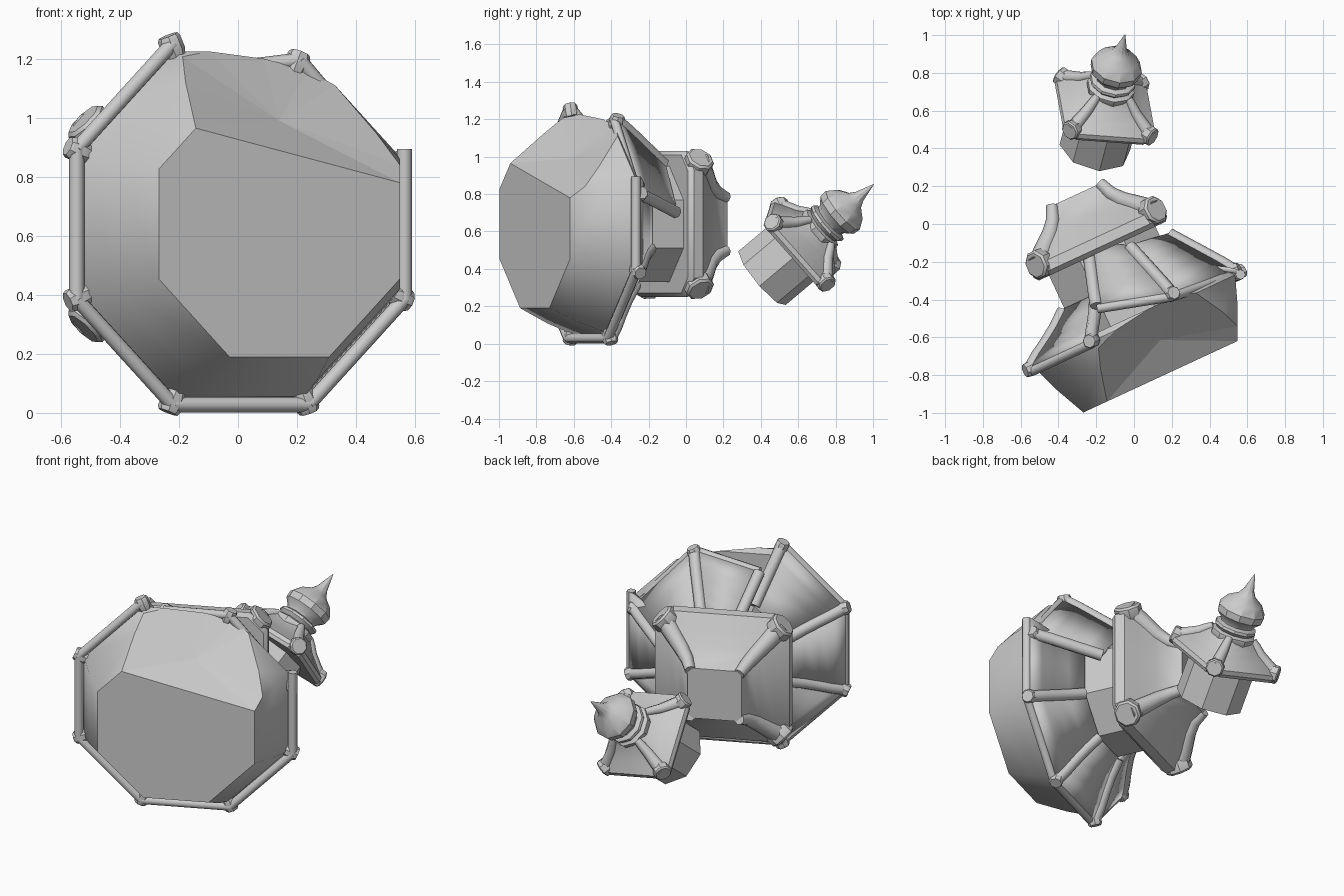
import bpy, bmesh, math
from mathutils import Vector, Matrix

cube = bpy.data.objects.get("Cube")
if cube:
    bpy.data.objects.remove(cube)

stone = bpy.data.materials.new("grey_stone")
stone.use_nodes = True
stone.diffuse_color = (0.6, 0.6, 0.6, 1)
stone.node_tree.nodes["Principled BSDF"].inputs["Base Color"].default_value = (0.6, 0.6, 0.6, 1)


def frame(origin, right, axis):
    """Matrix whose local z runs along a toppled tier's own upright axis."""
    z = Vector(axis).normalized()
    x = Vector(right)
    x = (x - z * x.dot(z)).normalized()
    m = Matrix((x, z.cross(x), z)).transposed().to_4x4()
    return Matrix.Translation(origin) @ m


def smooth(ob, angle):
    bpy.ops.object.select_all(action='DESELECT')
    ob.select_set(True)
    bpy.context.view_layer.objects.active = ob
    bpy.ops.object.shade_smooth_by_angle(angle=math.radians(angle))


def finish(name, bm, angle=35):
    bmesh.ops.recalc_face_normals(bm, faces=bm.faces)
    mesh = bpy.data.meshes.new(name)
    bm.to_mesh(mesh)
    bm.free()
    mesh.materials.append(stone)
    ob = bpy.data.objects.new(name, mesh)
    bpy.context.collection.objects.link(ob)
    smooth(ob, angle)
    return ob


def corner(n, k, apothem, h):
    a = math.pi * (2 * k + 1) / n
    r = apothem / math.cos(math.pi / n)
    return Vector((r * math.cos(a), r * math.sin(a), h))


def regular(n, profile):
    """Regular n-sided rings from (apothem, height) pairs."""
    return [[corner(n, k, a, h) for k in range(n)] for a, h in profile]


def chamfered(profile):
    """Square rings with cut corners from (half width, cut, height)."""
    rings = []
    for a, c, h in profile:
        pair = [Vector((a, a - c, h)), Vector((a - c, a, h))]
        rings.append([Matrix.Rotation(math.pi / 2 * q, 3, 'Z') @ p for q in range(4) for p in pair])
    return rings


def loft(m, rings):
    """Closed solid through a stack of rings."""
    bm = bmesh.new()
    rows = [[bm.verts.new(m @ p) for p in ring] for ring in rings]
    n = len(rows[0])
    for lo, hi in zip(rows, rows[1:]):
        for k in range(n):
            j = (k + 1) % n
            bm.faces.new((lo[k], lo[j], hi[j], hi[k]))
    bm.faces.new(rows[0])
    bm.faces.new(rows[-1])
    return bm


def tube(name, points, start, end):
    """Round rib along a path, tapering from start to end radius."""
    curve = bpy.data.curves.new(name, 'CURVE')
    curve.dimensions = '3D'
    curve.bevel_depth = 1
    curve.bevel_resolution = 2
    curve.use_fill_caps = True
    spline = curve.splines.new('POLY')
    spline.points.add(len(points) - 1)
    for i, p in enumerate(points):
        spline.points[i].co = (*p, 1)
        spline.points[i].radius = start + (end - start) * i / (len(points) - 1)
    curve.materials.append(stone)
    ob = bpy.data.objects.new(name, curve)
    bpy.context.collection.objects.link(ob)
    bpy.ops.object.select_all(action='DESELECT')
    ob.select_set(True)
    bpy.context.view_layer.objects.active = ob
    bpy.ops.object.convert(target='MESH')
    smooth(bpy.context.view_layer.objects.active, 50)


def cap(name, m, p, radius, depth):
    """Eight-sided end cap facing outward at a roof corner."""
    out = Vector((p.x, p.y, depth * 0.5)).normalized()
    place = m @ frame(p, Vector((-p.y, p.x, 0)), out)
    finish(name, loft(place, regular(8, [(radius * 0.8, -depth), (radius, -depth * 0.5),
                                         (radius, depth * 0.3), (radius * 0.85, depth * 0.5)])))


tower = frame((-0.193, -0.089, 0.64), (0.907, 0.42, 0), (-0.42, 0.907, 0))

# Lower drum with its upper front corner snapped off
drum = loft(tower, regular(8, [(0.45, -0.793), (0.53, -0.62), (0.585, -0.47), (0.56, -0.44)]))
cut = bmesh.ops.bisect_plane(drum, geom=drum.verts[:] + drum.edges[:] + drum.faces[:],
                             plane_co=(-0.15, -0.945, 0.965),
                             plane_no=(0.113, -0.139, 0.182), clear_outer=True)
rim = [e for e in cut["geom_cut"] if isinstance(e, bmesh.types.BMEdge)]
broken = bmesh.ops.edgeloop_fill(drum, edges=rim)["faces"]
poked = bmesh.ops.poke(drum, faces=broken)
for v in poked["verts"]:
    v.co += Vector((-0.02, 0.02, -0.02))
for f in poked["faces"]:
    for e in f.edges:
        e.smooth = False
finish("broken_drum", drum, 48)

# Lower eight-sided roof: six sound panels, two slipped loose at the top
sound = [(0.612, -0.465), (0.55, -0.42), (0.475, -0.375), (0.4, -0.325), (0.32, -0.26)]
lifted = [(0.605, -0.45), (0.55, -0.37), (0.49, -0.29), (0.43, -0.21), (0.37, -0.13)]
TOP, TOP_RIGHT = 5, 6
# Slip of the loose panels at corners 5, 6 and 7, in the tower's frame
slip = [Vector((0.1, 0.1, 0.14)), Vector((-0.01, 0.05, 0.03)), Vector((-0.01, 0.09, 0))]


def roof_points(c, loose):
    if loose:
        return [corner(8, c, a, h) + slip[c - TOP] for a, h in lifted]
    return [corner(8, c, a, h) for a, h in sound]


def ridge(c, loose):
    pts = roof_points(c, loose)
    tube("lower_ridge", [tower @ p for p in pts], 0.034, 0.034)
    if not (loose and c == TOP):
        cap("lower_corner", tower, pts[0], 0.037, 0.055)


for k in range(8):
    loose = k in (TOP, TOP_RIGHT)
    left, right = roof_points(k, loose), roof_points(k + 1, loose)
    bm = bmesh.new()
    lv = [bm.verts.new(tower @ p) for p in left]
    rv = [bm.verts.new(tower @ p) for p in right]
    for i in range(len(lv) - 1):
        bm.faces.new((lv[i], rv[i], rv[i + 1], lv[i + 1]))
    panel = finish("loose_roof_panel" if loose else "lower_roof_panel", bm)
    thick = panel.modifiers.new("thickness", 'SOLIDIFY')
    thick.thickness = 0.025
    thick.offset = 0
    under = Vector((0, 0, 0.015))
    tube("lower_eave", [tower @ (p - under) for p in (left[0], right[0])], 0.026, 0.026)
    ridge(k, k in (TOP_RIGHT, TOP_RIGHT + 1))
ridge(TOP, True)

# Middle eight-sided body
finish("middle_body", loft(tower, regular(8, [(0.31, -0.46), (0.31, 0.02)])))


def square_roof(label, m, profile, eave_row, rib):
    """Flared roof with a deep eave, cut corners, ridges and corner caps."""
    finish(label + "_roof", loft(m, chamfered(profile)))
    slope = [(a - c * 0.5, h) for a, c, h in profile[eave_row:]]
    a0, h0 = slope[0]
    for k in range(4):
        tube(label + "_ridge", [m @ corner(4, k, a, h) for a, h in slope], rib, rib * 0.55)
        cap(label + "_corner", m, corner(4, k, a0, h0), rib * 1.25, rib)


# Middle four-sided roof
square_roof("middle", tower, [(0.3, 0.06, -0.06), (0.37, 0.09, -0.06), (0.39, 0.1, -0.035),
                              (0.385, 0.1, 0.02), (0.31, 0.07, 0.08), (0.235, 0.05, 0.14),
                              (0.185, 0.03, 0.195), (0.155, 0.03, 0.27)], 3, 0.058)

# Fallen top tier: eight-sided body, flared roof and onion finial
top = frame((-0.15, 0.62, 0.53), (0.97, -0.08, -0.23), (0.2, 0.75, 0.63))
turned = top @ Matrix.Rotation(math.pi / 8, 4, 'Z')
finish("top_body", loft(turned, regular(8, [(0.178, -0.285), (0.178, 0.01)])))
square_roof("top", top, [(0.19, 0.04, -0.045), (0.24, 0.06, -0.04), (0.25, 0.06, -0.02),
                         (0.245, 0.06, 0.005), (0.19, 0.045, 0.045), (0.145, 0.03, 0.08),
                         (0.115, 0.02, 0.115), (0.095, 0.02, 0.14)], 3, 0.039)
finish("finial", loft(top, regular(10, [
    (0.1, 0.08), (0.122, 0.12), (0.122, 0.145), (0.1, 0.155), (0.118, 0.175),
    (0.115, 0.19), (0.09, 0.2), (0.095, 0.215), (0.128, 0.25), (0.132, 0.29),
    (0.1, 0.34), (0.05, 0.375), (0.03, 0.41), (0.002, 0.51)])), 30)
